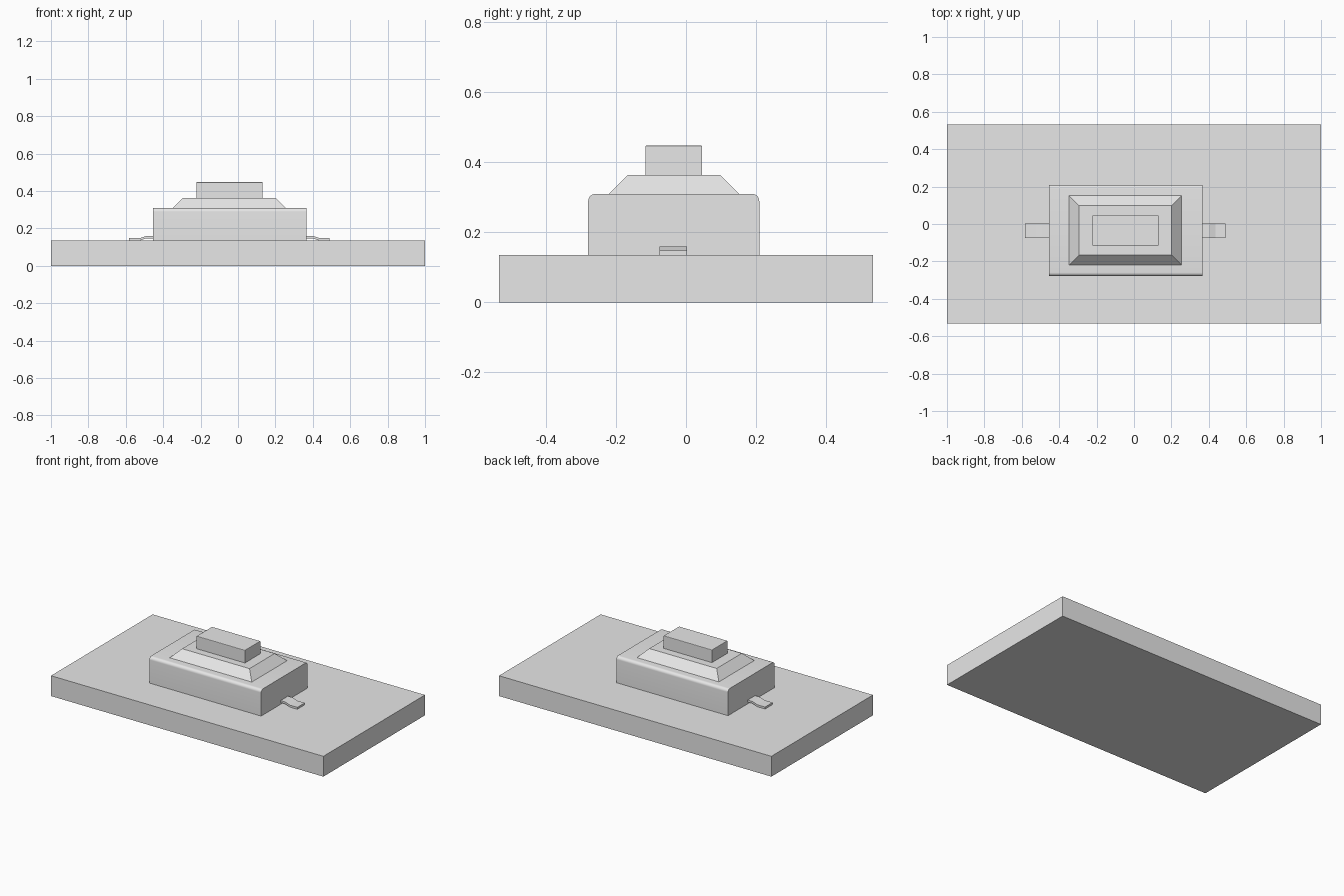
import bpy
import bmesh

default_cube = bpy.data.objects.get("Cube")
if default_cube:
    bpy.data.objects.remove(default_cube, do_unlink=True)

# One plain grey for every part
grey = bpy.data.materials.new("light_grey")
grey.use_nodes = True
colour = (0.8, 0.8, 0.8, 1)
grey.diffuse_color = colour
grey.node_tree.nodes["Principled BSDF"].inputs["Base Color"].default_value = colour


def finish(name, bm):
    bmesh.ops.recalc_face_normals(bm, faces=bm.faces)
    mesh = bpy.data.meshes.new(name)
    bm.to_mesh(mesh)
    bm.free()
    mesh.materials.append(grey)
    obj = bpy.data.objects.new(name, mesh)
    bpy.context.collection.objects.link(obj)
    return obj


def block(name, xs, ys, zs, inset=0.0, round_top=0.0, segments=1, along_x_only=False):
    """Box between limits, with an optional tapered or rounded top."""
    bm = bmesh.new()
    bmesh.ops.create_cube(bm, size=1)
    for v in bm.verts:
        top = v.co.z > 0
        for axis, limits in enumerate((xs, ys, zs)):
            high = v.co[axis] > 0
            value = limits[high]
            if top and axis < 2:
                value += -inset if high else inset
            v.co[axis] = value
    if round_top:
        edges = [e for e in bm.edges
                 if all(v.co.z > zs[1] - 1e-5 for v in e.verts)
                 and (not along_x_only or abs(e.verts[0].co.y - e.verts[1].co.y) < 1e-5)]
        bmesh.ops.bevel(bm, geom=edges, offset=round_top, segments=segments,
                        profile=0.5, affect='EDGES', clamp_overlap=True)
    return finish(name, bm)


def terminal(name, inner, outer):
    """Bent metal strip stepping down from the housing to the board."""
    side = 1 if outer > inner else -1
    thickness = 0.013
    top = [(inner - side * 0.01, 0.160), (inner + side * 0.035, 0.160),
           (inner + side * 0.07, 0.148), (outer, 0.148)]
    profile = top + [(x, z - thickness) for x, z in reversed(top)]
    bm = bmesh.new()
    face = bm.faces.new([bm.verts.new((x, -0.075, z)) for x, z in profile])
    result = bmesh.ops.extrude_face_region(bm, geom=[face])
    moved = [g for g in result["geom"] if isinstance(g, bmesh.types.BMVert)]
    bmesh.ops.translate(bm, verts=moved, vec=(0, 0.078, 0))
    return finish(name, bm)


# Board, housing, tapered collar and push button
block("base_board", (-1, 1), (-0.533, 0.533), (0, 0.135))
housing = block("housing", (-0.455, 0.365), (-0.279, 0.209), (0.135, 0.309),
                round_top=0.02, segments=8, along_x_only=True)
block("collar", (-0.348, 0.255), (-0.22, 0.152), (0.309, 0.363), inset=0.054)
block("push_button", (-0.223, 0.132), (-0.116, 0.046), (0.363, 0.447),
      round_top=0.003, segments=2)

# Side terminals
terminal("right_terminal", -0.455, -0.583)
terminal("left_terminal", 0.365, 0.488)

# Smooth the rounded shoulders only
bpy.ops.object.select_all(action='DESELECT')
housing.select_set(True)
bpy.context.view_layer.objects.active = housing
bpy.ops.object.shade_smooth_by_angle()
